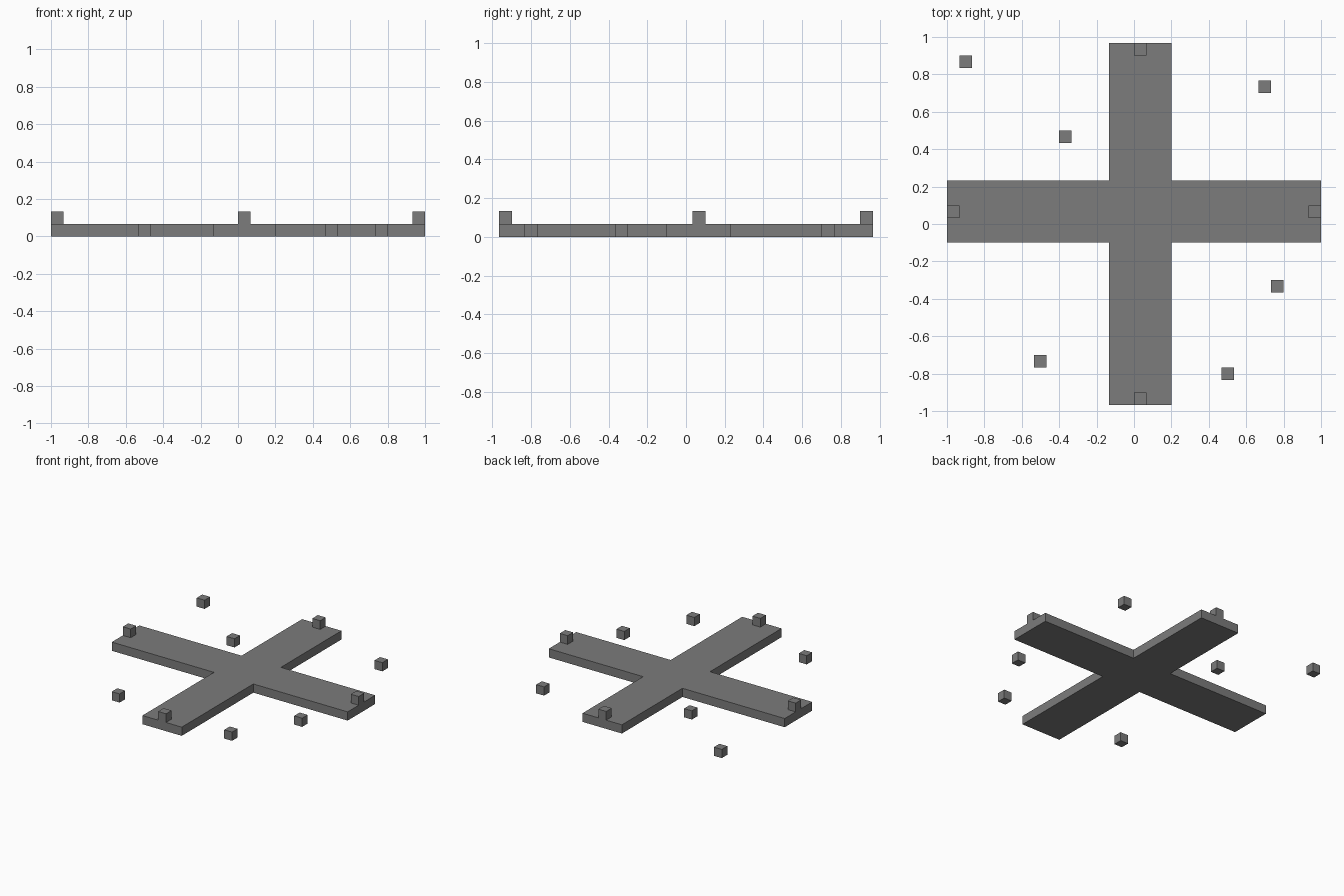
import bpy
import bmesh
from mathutils import Matrix, Vector

U = 1 / 15  # edge of one block

cube = bpy.data.objects.get("Cube")
if cube:
    bpy.data.objects.remove(cube, do_unlink=True)

grey = bpy.data.materials.new("stone_grey")
grey.use_nodes = True
colour = (0.2, 0.2, 0.2, 1)
grey.diffuse_color = colour
grey.node_tree.nodes["Principled BSDF"].inputs["Base Color"].default_value = colour


def add_object(name, bm):
    mesh = bpy.data.meshes.new(name)
    bmesh.ops.recalc_face_normals(bm, faces=bm.faces)
    bm.to_mesh(mesh)
    bm.free()
    mesh.materials.append(grey)
    obj = bpy.data.objects.new(name, mesh)
    bpy.context.collection.objects.link(obj)
    return obj


def block(name, x, y, z):
    """One cube block, centred on x and y, with its base at z."""
    bm = bmesh.new()
    bmesh.ops.create_cube(bm, size=U, matrix=Matrix.Translation((x, y, z + U / 2)))
    return add_object(name, bm)


# Cross-shaped platform, extruded from its outline
left, right, front, back = -2 * U, 3 * U, -1.5 * U, 3.5 * U
end_x, end_y = 15 * U, 14.5 * U
outline = [(left, -end_y), (right, -end_y), (right, front), (end_x, front),
           (end_x, back), (right, back), (right, end_y), (left, end_y),
           (left, back), (-end_x, back), (-end_x, front), (left, front)]
bm = bmesh.new()
base = bm.faces.new([bm.verts.new((x, y, 0)) for x, y in outline])
top = bmesh.ops.extrude_face_region(bm, geom=[base], use_keep_orig=True)
bmesh.ops.translate(bm, vec=Vector((0, 0, U)),
                    verts=[v for v in top["geom"] if isinstance(v, bmesh.types.BMVert)])
add_object("cross_platform", bm)

# Blocks standing at the arm ends
mid_x, mid_y = (left + right) / 2, (front + back) / 2
for side, sign in (("left", 1), ("right", -1)):
    block(side + "_end_block", sign * (end_x - U / 2), mid_y, U)
for side, sign in (("back", 1), ("front", -1)):
    block(side + "_end_block", mid_x, sign * (end_y - U / 2), U)

# Loose blocks scattered on the ground, in block units
scattered = [(-13.5, 13), (-5.5, 7), (10.5, 11), (11.5, -5), (-7.5, -11), (7.5, -12)]
for i, (x, y) in enumerate(scattered, 1):
    block(f"loose_block_{i}", x * U, y * U, 0)
